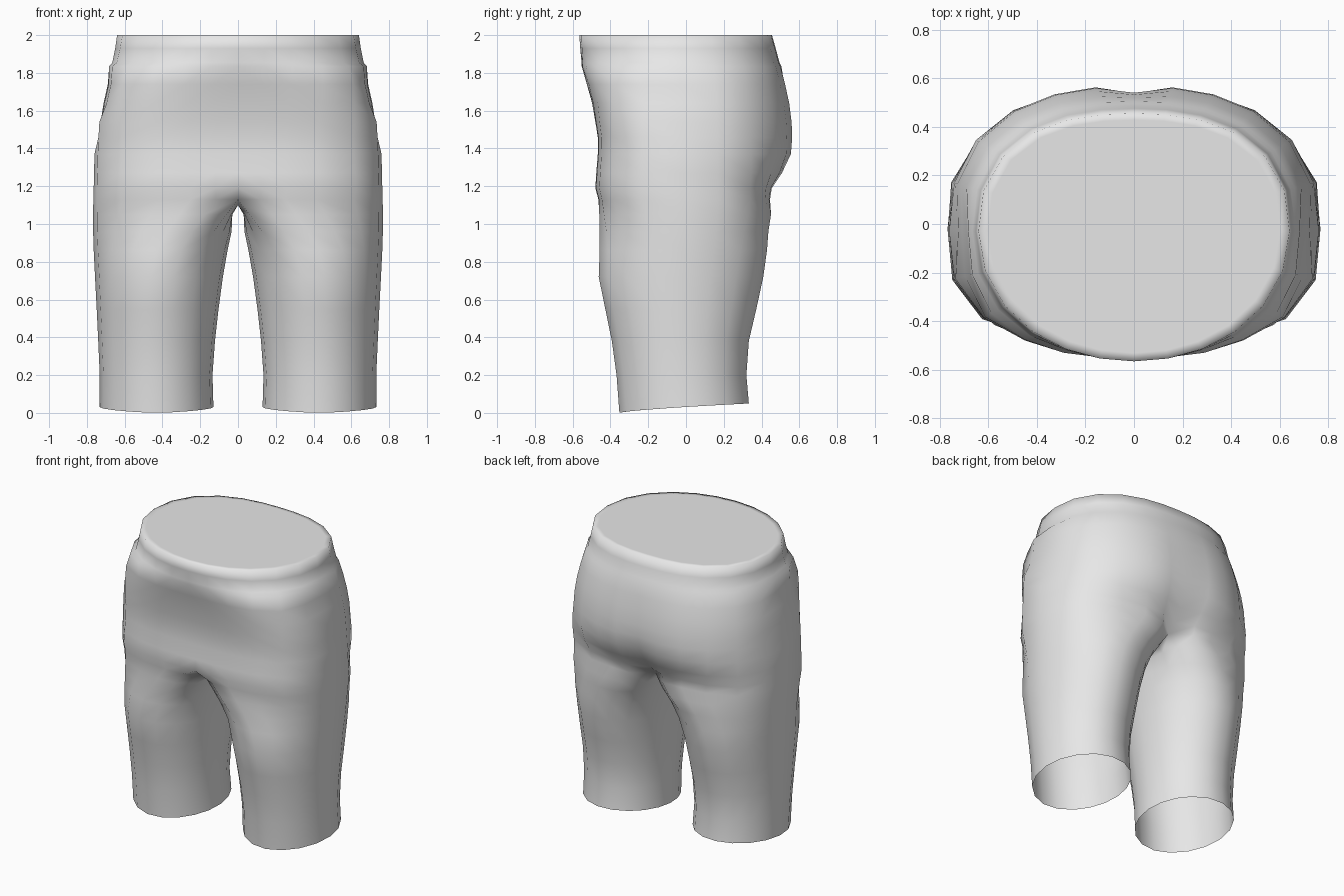
import bpy, bmesh, math

cube = bpy.data.objects.get("Cube")
if cube:
    bpy.data.objects.remove(cube)

OUTER, INNER, MID_Y = 12, 6, -0.03

# Torso levels: z, half width, front y, back y, front and back squareness, cleft
TORSO = [
    (2.00, .64, -.565, .455, 2.05, 2.4, 0),
    (1.93, .65, -.56, .475, 2.15, 2.4, 0),
    (1.855, .665, -.553, .495, 2.3, 2.4, 0),
    (1.835, .682, -.552, .505, 2.6, 2.4, 0),
    (1.74, .71, -.525, .53, 3, 2.4, .01),
    (1.64, .733, -.497, .552, 3.2, 2.4, .02),
    (1.54, .749, -.48, .565, 3.3, 2.4, .025),
    (1.46, .756, -.467, .568, 3.3, 2.4, .03),
    (1.37, .76, -.467, .56, 3.3, 2.5, .04),
    (1.27, .762, -.475, .51, 3.3, 2.8, .04),
    (1.19, .764, -.48, .455, 3.3, 3.2, .05),
    (1.13, .766, -.464, .445, 3.3, 3.3, .1),
]
# Leg levels: z, inner x, outer x, front y, back y, roundness
LEG = [
    (1.05, .05, .767, -.462, .455, .3),
    (.96, .055, .767, -.46, .44, .62),
    (.86, .063, .764, -.46, .432, .88),
    (.72, .08, .757, -.465, .412, 1),
    (.55, .103, .748, -.43, .375, 1),
    (.38, .122, .74, -.395, .335, 1),
    (.2, .135, .732, -.37, .322, 1),
    (0, .13, .732, -.355, .335, 1),
]


def squircle(angle, w, front, back, front_n, back_n):
    """Point on a rounded outline whose front and back differ."""
    c, s = math.cos(angle), math.sin(angle)
    depth, n = (back - MID_Y, back_n) if s > 0 else (MID_Y - front, front_n)
    r = (abs(c / w) ** n + abs(s / depth) ** n) ** (-1 / n)
    return r * c, MID_Y + r * s


def half_outline(z, w, front, back, front_n, back_n, cleft):
    points = []
    for i in range(OUTER + 1):
        x, y = squircle(math.pi * (i / OUTER - .5), w, front, back, front_n, back_n)
        if i in (0, OUTER):
            x = 0
        if i == OUTER:
            y -= cleft
        if i == 0 and z < 1.15:
            y += .08
        # Slanted pocket opening, easing back out towards the side seam
        slant = -.44 + (1.83 - z) * .85
        if 1.45 < z < 1.8 and slant < y < .05:
            dip = 1 - .035 * min(1, (y - slant) / .06, (.05 - y) / .08)
            x, y = x * dip, y * dip
        points.append((x, y, z))
    return points


def leg_outline(z, inner, outer, front, back, roundness):
    flat = half_outline(z, outer, front, back, 3.3, 3.2, .1)
    y0, y1 = flat[-1][1], flat[0][1]
    flat += [(0, y0 + (y1 - y0) * k / INNER, z) for k in range(1, INNER)]
    cx, cy = (inner + outer) / 2, (front + back) / 2
    reach = math.radians(125)
    points = []
    for i, (fx, fy, _) in enumerate(flat):
        if i <= OUTER:
            a = reach * (2 * i / OUTER - 1)
        else:
            a = reach + (2 * math.pi - 2 * reach) * (i - OUTER) / INNER
        ex = cx + (outer - inner) / 2 * math.cos(a)
        ey = cy + (back - front) / 2 * math.sin(a)
        x, y = fx + (ex - fx) * roundness, fy + (ey - fy) * roundness
        x = max(x, inner * .6)
        hem = .05 * max(0, (y - front) / (back - front)) ** .7 if z == 0 else 0
        points.append((x, y, z + hem))
    return points


bm = bmesh.new()


def add_ring(points):
    return [bm.verts.new(p) for p in points]


def bridge(a, b, closed):
    n = len(a)
    for i in range(n if closed else n - 1):
        j = (i + 1) % n
        bm.faces.new((a[i], b[i], b[j], a[j]))


# Waistband, hips and seat (one half)
rings = [add_ring(half_outline(*row)) for row in TORSO]
for upper, lower in zip(rings, rings[1:]):
    bridge(upper, lower, False)

# Flat closed waist with a soft rim
lid = add_ring([(v.co.x * .94, v.co.y * .94, v.co.z) for v in rings[0]])
bridge(lid, rings[0], False)
bm.faces.new(lid)

# Crotch seam joins the torso outline into a leg outline
last = rings[-1]
y0, y1 = last[-1].co.y, last[0].co.y
seam = add_ring([(0, y0 + (y1 - y0) * k / INNER, 1.1) for k in range(1, INNER)])
upper = last + seam

# Leg, open at the hem
for row in LEG:
    lower = add_ring(leg_outline(*row))
    bridge(upper, lower, True)
    upper = lower

# Other half
bmesh.ops.mirror(bm, geom=bm.verts[:] + bm.edges[:] + bm.faces[:],
                 axis='X', merge_dist=.0005)
bmesh.ops.remove_doubles(bm, verts=bm.verts[:], dist=.0005)
bmesh.ops.recalc_face_normals(bm, faces=bm.faces[:])

mesh = bpy.data.meshes.new("shorts")
bm.to_mesh(mesh)
bm.free()
shorts = bpy.data.objects.new("shorts", mesh)
bpy.context.collection.objects.link(shorts)

# Plain cloth colour
cloth = bpy.data.materials.new("light_grey_cloth")
cloth.use_nodes = True
grey = (.8, .8, .8, 1)
cloth.diffuse_color = grey
cloth.node_tree.nodes["Principled BSDF"].inputs["Base Color"].default_value = grey
mesh.materials.append(cloth)

bpy.ops.object.select_all(action='DESELECT')
shorts.select_set(True)
bpy.context.view_layer.objects.active = shorts
bpy.ops.object.shade_smooth_by_angle(angle=math.radians(120))
